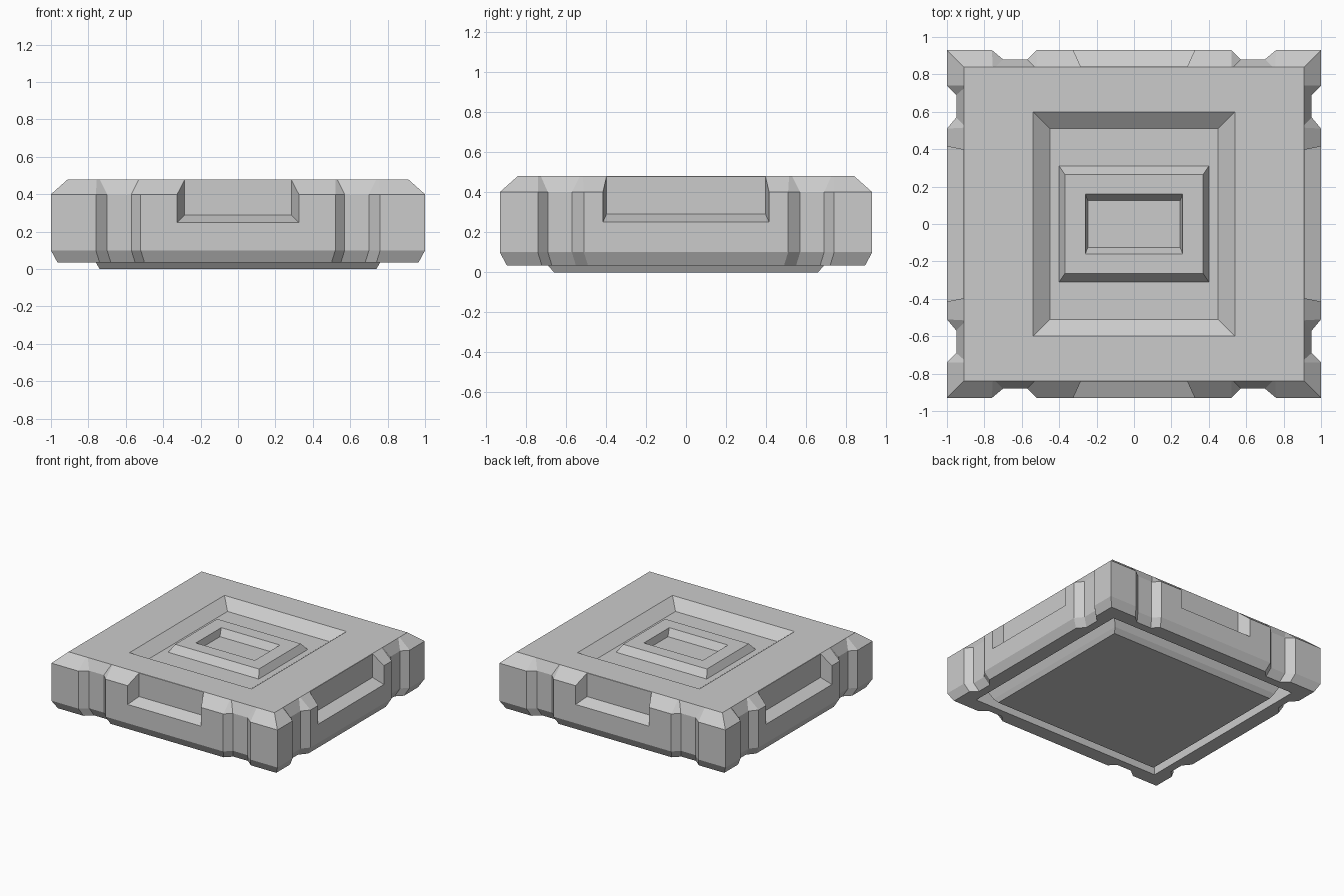
import bpy, bmesh

if "Cube" in bpy.data.objects:
    bpy.data.objects.remove(bpy.data.objects["Cube"])


def loft(name, rings):
    """Closed solid through equal-length rings of points."""
    bm = bmesh.new()
    loops = [[bm.verts.new(p) for p in ring] for ring in rings]
    n = len(loops[0])
    for a, b in zip(loops, loops[1:]):
        for i in range(n):
            j = (i + 1) % n
            bm.faces.new((a[i], a[j], b[j], b[i]))
    bm.faces.new(loops[0])
    bm.faces.new(loops[-1])
    bmesh.ops.recalc_face_normals(bm, faces=bm.faces)
    me = bpy.data.meshes.new(name)
    bm.to_mesh(me)
    bm.free()
    ob = bpy.data.objects.new(name, me)
    bpy.context.collection.objects.link(ob)
    return ob


def rect(hx, hy, z):
    return [(-hx, -hy, z), (hx, -hy, z), (hx, hy, z), (-hx, hy, z)]


def cut(target, cutter):
    cutter.hide_render = True
    cutter.hide_viewport = True
    cutter.display_type = 'WIRE'
    mod = target.modifiers.new(cutter.name, 'BOOLEAN')
    mod.operation = 'DIFFERENCE'
    mod.solver = 'EXACT'
    mod.object = cutter


def outline(hx, hy, z, depth, nx, ny):
    """Rectangle with two notches per side; nx, ny are notch positions."""
    def side(ts):
        half = list(zip(ts, (0, depth, depth, 0)))
        return [(-t, d) for t, d in half] + [(t, d) for t, d in reversed(half)]
    fx, fy = side(nx), side(ny)
    pts = [(-hx, -hy)] + [(t, -hy + d) for t, d in fx]
    pts += [(hx, -hy)] + [(hx - d, t) for t, d in fy]
    pts += [(hx, hy)] + [(-t, hy - d) for t, d in fx]
    pts += [(-hx, hy)] + [(-hx + d, -t) for t, d in fy]
    return [(x, y, z) for x, y in pts]


# Main block with notched sides and bevelled top and bottom
NX, NY = (.76, .70, .57, .52), (.74, .69, .57, .51)
block = loft("main_block", [
    outline(.965, .895, .035, .05, [t - .02 for t in NX], [t - .02 for t in NY]),
    outline(1, .93, .10, .05, NX, NY),
    outline(1, .93, .40, .05, NX, NY),
    outline(.91, .84, .48, 0, (.755, .74, .53, .52), (.74, .725, .53, .515)),
])

# Side pockets, tapering inwards with a sloped floor
for axis, face, inner, half, taper in (('y', .93, .842, .325, .04),
                                       ('x', 1.0, .912, .415, .018)):
    for s in (-1, 1):
        rings = []
        for d, k in ((inner, -1), (2 * face - inner, 1)):
            h, z = half + k * taper, .25 - k * .04
            prof = [(-h, z), (h, z), (h, .6), (-h, .6)]
            rings.append([(t, s * d, v) if axis == 'y' else (s * d, t, v)
                          for t, v in prof])
        cut(block, loft("pocket_cutter", rings))

# Stepped recess in the top
cut(block, loft("top_recess_cutter", [rect(.45, .51, .41), rect(.63, .69, .55)]))

# Raised pad with its own small recess
pad = loft("centre_pad", [rect(.405, .32, .40), rect(.40, .31, .41), rect(.37, .265, .465)])
cut(pad, loft("pad_recess_cutter", [rect(.245, .12, .403), rect(.26, .16, .465),
                                    rect(.26, .16, .6)]))

# Groove underneath and the base plate inside it
cut(block, loft("base_groove_cutter", [rect(.85, .78, -.1), rect(.85, .78, .15)]))
loft("base_plate", [rect(.74, .66, 0), rect(.76, .69, .035), rect(.82, .75, .16)])
